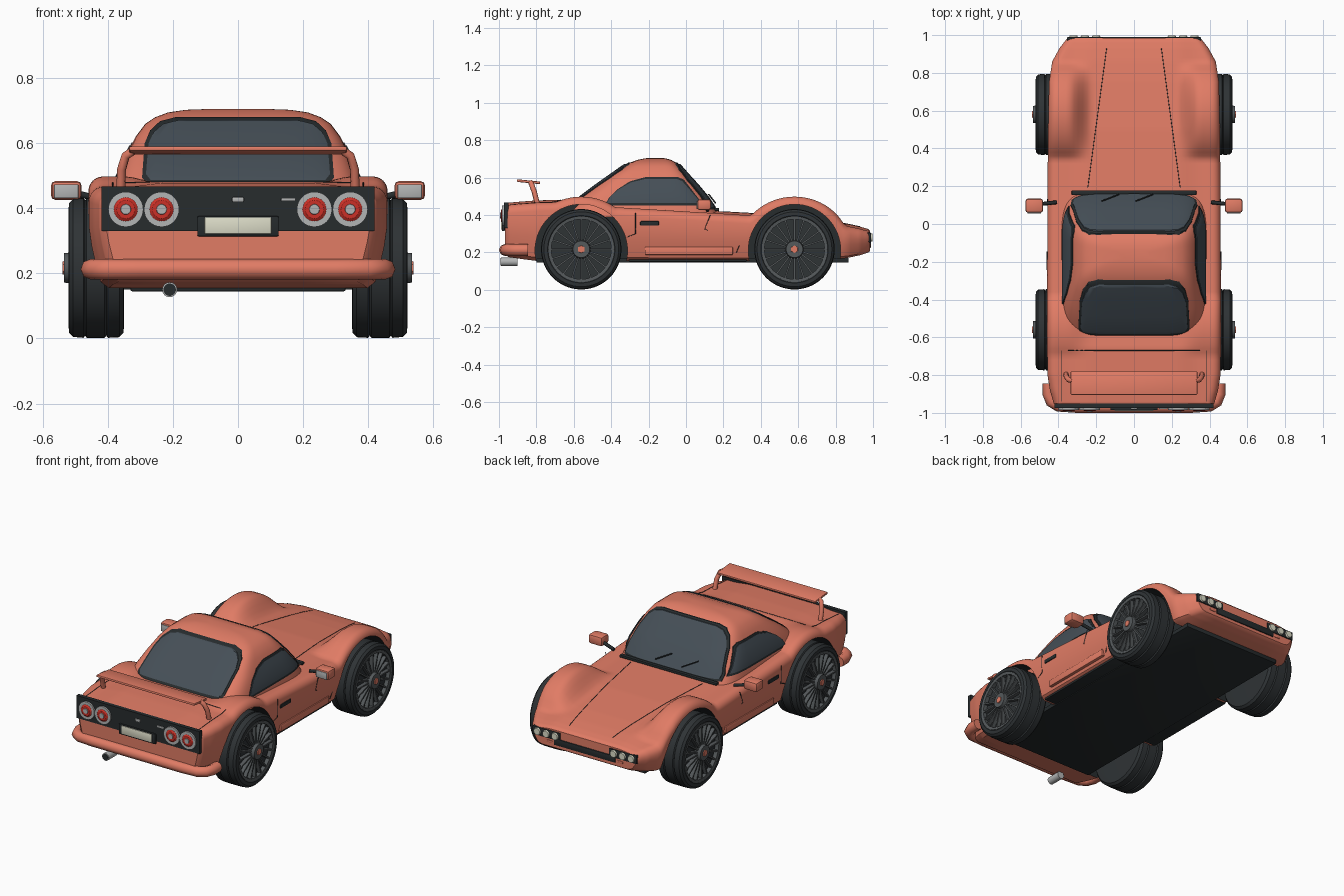
import bpy, bmesh
from math import sin, cos, pi, sqrt
from mathutils import Matrix, Vector

if "Cube" in bpy.data.objects:
    bpy.data.objects.remove(bpy.data.objects["Cube"])


def mat(name, r, g, b):
    m = bpy.data.materials.new(name)
    m.diffuse_color = (r, g, b, 1)
    m.use_nodes = True
    m.node_tree.nodes["Principled BSDF"].inputs["Base Color"].default_value = m.diffuse_color
    return m


PAINT = mat("paint", .75, .2, .13)
BLACK = mat("black_trim", .02, .025, .027)
TYRE = mat("rubber", .028, .033, .036)
GLASS = mat("glass", .06, .078, .095)
RED = mat("red_lens", .6, .03, .02)
GREY = mat("grey_metal", .45, .46, .46)
DARK = mat("dark_metal", .09, .1, .105)
CREAM = mat("cream", .72, .72, .58)


def finish(name, bm, m, angle=35):
    bmesh.ops.recalc_face_normals(bm, faces=bm.faces)
    me = bpy.data.meshes.new(name)
    bm.to_mesh(me)
    bm.free()
    me.materials.append(m)
    ob = bpy.data.objects.new(name, me)
    bpy.context.collection.objects.link(ob)
    return smooth(ob, angle)


def activate(ob):
    bpy.ops.object.select_all(action='DESELECT')
    ob.select_set(True)
    bpy.context.view_layer.objects.active = ob


def smooth(ob, angle=35):
    activate(ob)
    bpy.ops.object.shade_smooth_by_angle(angle=angle * pi / 180)
    return ob


def loft(name, rings, m, angle=35):
    bm = bmesh.new()
    vs = [[bm.verts.new(p) for p in r] for r in rings]
    n = len(vs[0])
    for a, b in zip(vs, vs[1:]):
        for i in range(n):
            bm.faces.new((a[i], a[(i + 1) % n], b[(i + 1) % n], b[i]))
    bm.faces.new(vs[0])
    bm.faces.new(vs[-1])
    return finish(name, bm, m, angle)


def box(name, c, s, m, bevel=.004, rx=0):
    bm = bmesh.new()
    bmesh.ops.create_cube(bm, size=1, matrix=Matrix.Diagonal((*s, 1)))
    if bevel:
        bmesh.ops.bevel(bm, geom=bm.edges[:], offset=bevel, segments=2, profile=.5, affect='EDGES')
    bm.transform(Matrix.Translation(c) @ Matrix.Rotation(rx, 4, 'X'))
    return finish(name, bm, m)


def cyl(name, c, r1, r2, depth, axis, m, seg=32):
    bm = bmesh.new()
    rot = Vector(axis).to_track_quat('Z', 'Y').to_matrix().to_4x4()
    bmesh.ops.create_cone(bm, cap_ends=True, segments=seg, radius1=r1, radius2=r2, depth=depth,
                          matrix=Matrix.Translation(c) @ rot)
    return finish(name, bm, m)


def line(name, pts, r, m, kind='POLY'):
    cu = bpy.data.curves.new(name, 'CURVE')
    cu.dimensions = '3D'
    cu.bevel_depth, cu.bevel_resolution, cu.use_fill_caps = r, 2, True
    sp = cu.splines.new('POLY')
    sp.points.add(len(pts) - 1)
    for q, p in zip(sp.points, pts):
        q.co = (*p, 1)
    ob = bpy.data.objects.new(name, cu)
    bpy.context.collection.objects.link(ob)
    cu.materials.append(m)
    activate(ob)
    bpy.ops.object.convert(target='MESH')
    return smooth(bpy.context.object, 50)


def prism(pts, axis, lo, hi):
    if axis == 'x':
        rings = [[(d, a, b) for a, b in pts] for d in (lo, hi)]
    else:
        rings = [[(a, d, b) for a, b in pts] for d in (lo, hi)]
    return loft("cutter", rings, BLACK)


def boolean(ob, cutter, op):
    mod = ob.modifiers.new("cut", 'BOOLEAN')
    mod.object, mod.operation, mod.solver = cutter, op, 'EXACT'
    mod.material_mode = 'TRANSFER' if op == 'DIFFERENCE' else 'INDEX'
    activate(ob)
    bpy.ops.object.modifier_apply(modifier=mod.name)
    bpy.data.objects.remove(cutter)
    return smooth(ob)


def lerp(tab, t):
    for a, b in zip(tab, tab[1:]):
        if t <= b[0]:
            k = max(0, (t - a[0]) / (b[0] - a[0]))
            return [p + (q - p) * k for p, q in zip(a[1:], b[1:])]
    return list(tab[-1][1:])


# Lower body: y -> half width, underside z, centre-line top z
BODY = [(-.968, .405, .19, .452), (-.95, .425, .175, .466), (-.88, .445, .165, .472), (-.8, .458, .155, .478),
        (-.65, .46, .155, .482), (-.4, .46, .155, .455), (.18, .458, .155, .42), (.5, .455, .155, .4),
        (.75, .45, .158, .37), (.86, .433, .17, .353), (.93, .395, .185, .338), (.975, .36, .2, .325),
        (.984, .35, .207, .315)]
AXLES = (-.56, .58)


def shoulder(y):
    z = lerp(BODY, y)[2] - .012
    for c in AXLES:
        d = (y - c) / .3
        if abs(d) < 1:
            z = max(z, .22 + .278 * sqrt(1 - d * d))
    return z


def top(x, y):
    k = min(1, max(0, (abs(x) - .22) / .13))
    zt = lerp(BODY, y)[2]
    return zt + (shoulder(y) - zt) * k * k * (3 - 2 * k)


def section(y):
    w, zb, _ = lerp(BODY, y)
    zs = shoulder(y)
    h = zs - zb
    r = min(.045, .3 * h)
    half = [(.2, zb), (w - .06, zb), (w - .035, zb + .06 * h), (w - .022, zb + .2 * h),
            (w - .008, zb + .42 * h), (w, zb + .6 * h)]
    half += [(w - r + r * cos(a * pi / 12), zs - r + r * sin(a * pi / 12)) for a in range(6)]
    half += [(x, top(x, y)) for x in [(w - r) * (1 - i / 18) for i in range(18)]]
    return [(x, y, z) for x, z in half] + [(0, y, top(0, y))] + [(-x, y, z) for x, z in reversed(half)]


ys = sorted({b[0] for b in BODY} | {round(-.94 + i * .02, 3) for i in range(96)})
body = loft("body", [section(y) for y in ys], PAINT)
for c in AXLES:
    for s in (-1, 1):
        boolean(body, cyl("cutter", (s * .45, c, .21), .247, .247, .26, (1, 0, 0), BLACK, 64), 'DIFFERENCE')

# Cabin: z -> front y, back y, half width
CABIN = [(.39, .19, -.67, .39), (.5, .115, -.565, .37), (.56, .065, -.485, .345), (.62, .01, -.4, .315),
         (.66, -.03, -.335, .285), (.68, -.052, -.3, .255), (.695, -.08, -.26, .215), (.703, -.11, -.22, .16),
         (.706, -.14, -.19, .08)]


def cabin(name, pad, m):
    rings = []
    for z, f, b, w in CABIN:
        ring = []
        for i in range(64):
            a = 2 * pi * i / 64
            px, py = [abs(t) ** .36 * (1 if t > 0 else -1) for t in (cos(a), sin(a))]
            ring.append((px * (w + pad), (f + b) / 2 + py * ((f - b) / 2 + pad), z + pad * (z > .65)))
        rings.append(ring)
    return loft(name, rings, m, 40)


cabin("cabin", 0, PAINT)


# Windows: inflated cabin shells trimmed by a window outline, dark seal under glass
def window(name, pts, axis, lo, hi):
    cx, cz = [sum(p[i] for p in pts) / len(pts) for i in (0, 1)]
    hw, hh = [(max(p[i] for p in pts) - min(p[i] for p in pts)) / 2 for i in (0, 1)]
    inner = [(cx + (x - cx) * (1 - .012 / hw), cz + (z - cz) * (1 - .011 / hh)) for x, z in pts]
    for part, pad, outline, m in (("_seal", .003, pts, BLACK), ("_glass", .006, inner, GLASS)):
        boolean(cabin(name + part, pad, m), prism(outline, axis, lo, hi), 'INTERSECT')


def mirrored(half):
    return half + [(-x, z) for x, z in reversed(half)]


window("rear_window", mirrored([(.28, .475), (.295, .495), (.287, .6), (.27, .64), (.24, .668), (.19, .681)]),
       'y', -.75, -.25)
window("windscreen", mirrored([(.33, .43), (.335, .46), (.305, .58), (.275, .64), (.24, .67), (.19, .681)]),
       'y', -.11, .3)
SIDE = [(-.435, .452), (-.41, .495), (-.37, .535), (-.3, .58), (-.22, .602), (-.04, .602), (-.01, .588), (.095, .452)]
window("right_window", SIDE, 'x', .2, .5)
window("left_window", SIDE, 'x', -.5, -.2)
box("cowl", (0, .165, .43), (.66, .025, .016), BLACK)
for x in (-.17, .01):
    line("wiper", [(x, .122, .51), (x + .09, .157, .465)], .004, BLACK)

# Wheels
PROFILE = [(.49, .165), (.51, .168), (.521, .18), (.519, .2), (.507, .212), (.475, .215), (.47, .208), (.465, .215),
           (.41, .215), (.405, .208), (.4, .215), (.365, .213), (.352, .2), (.35, .17)]
for c in AXLES:
    for s in (-1, 1):
        loft("tyre", [[(s * x, c + r * sin(2 * pi * i / 56), .217 + r * cos(2 * pi * i / 56)) for i in range(56)]
                      for x, r in PROFILE], TYRE)
        bm = bmesh.new()
        for i in range(20):
            bmesh.ops.create_cube(bm, size=1, matrix=Matrix.Translation((s * .505, c, .217))
                                  @ Matrix.Rotation(i * pi / 10, 4, 'X') @ Matrix.Translation((0, 0, .1))
                                  @ Matrix.Diagonal((.022, .009, .14, 1)))
        finish("wheel_spokes", bm, DARK)
        rim = [(.495, .16), (.518, .16), (.52, .175), (.495, .175), (.495, .16)]
        loft("wheel_rim", [[(s * x, c + r * sin(2 * pi * i / 56), .217 + r * cos(2 * pi * i / 56))
                            for i in range(56)] for x, r in rim[1:3]], DARK).data.polygons[0].use_smooth = False
        cyl("wheel_hub", (s * .515, c, .217), .05, .045, .04, (s, 0, 0), DARK)
        cyl("hub_cap", (s * .53, c, .217), .023, .02, .02, (s, 0, 0), PAINT, 6)
        bpy.data.objects.remove([o for o in bpy.data.objects if o.name.startswith("wheel_rim")][-1])
        bm = bmesh.new()
        loops = [[bm.verts.new((s * x, c + r * sin(2 * pi * i / 56), .217 + r * cos(2 * pi * i / 56)))
                  for i in range(56)] for x, r in rim[:4]]
        for k in range(4):
            a, b = loops[k], loops[(k + 1) % 4]
            for i in range(56):
                bm.faces.new((a[i], a[(i + 1) % 56], b[(i + 1) % 56], b[i]))
        finish("rim_ring", bm, DARK)

# Underside
box("undertray", (0, .035, .158), (.66, 1.67, .026), BLACK)
box("sill_underside", (0, .01, .16), (.82, .63, .02), BLACK)

# Tail: panel, lamps, plate, bumper, exhaust
loft("tail_panel", [[(x, y, z) for x, z in ((-.42, .33), (.42, .33), (.42, .468), (-.42, .468))]
                    for y in (-.95, -.974)], BLACK)
for x in (-.345, -.235, .235, .345):
    cyl("tail_lamp_rim", (x, -.976, .397), .054, .054, .016, (0, -1, 0), GREY)
    cyl("tail_lamp_lens", (x, -.983, .397), .048, .028, .014, (0, -1, 0), RED)
    cyl("tail_lamp_centre", (x, -.986, .397), .019, .015, .016, (0, -1, 0), GREY)
box("plate_frame", (0, -.977, .345), (.25, .016, .062), BLACK)
box("number_plate", (0, -.983, .347), (.205, .012, .05), CREAM, .002)
box("boot_lock", (0, -.976, .427), (.036, .01, .016), GREY)
box("boot_badge_bar", (.155, -.976, .427), (.045, .008, .01), GREY, .002)
path = [(.452, -.845), (.452, -.9), (.437, -.94), (.4, -.962), (.3, -.968)]
line("rear_bumper", [(x, y, .213) for x, y in path] + [(-x, y, .213) for x, y in reversed(path)], .032, PAINT)
cyl("exhaust_pipe", (-.21, -.945, .15), .023, .023, .09, (0, -1, 0), GREY)
cyl("exhaust_bore", (-.21, -.99, .15), .019, .019, .003, (0, -1, 0), BLACK)

# Rear wing
box("rear_wing", (0, -.842, .578), (.67, .125, .014), PAINT, .005, -.1)
for s in (-1, 1):
    line("wing_support", [(s * .36, -.795, .46), (s * .358, -.81, .52), (s * .345, -.825, .562), (s * .325, -.83, .575)],
         .014, PAINT)

# Nose: grille and lamp clusters
box("grille", (0, .98, .245), (.42, .02, .04), BLACK)
for s in (-1, 1):
    box("headlamp_surround", (s * .26, .979, .28), (.19, .02, .052), BLACK)
    for x in (.2, .26, .32):
        cyl("headlamp", (s * x, .988, .28), .026, .02, .02, (0, 1, 0), CREAM, 24)
    box("indicator", (s * .24, .98, .237), (.04, .015, .014), PAINT, .003)

# Sides: mirrors, vents, sill panels, door seams
for s in (-1, 1):
    box("mirror_housing", (s * .528, .097, .455), (.094, .075, .058), PAINT, .014)
    box("mirror_glass", (s * .528, .058, .453), (.074, .006, .042), GREY, .002)
    line("mirror_stalk", [(s * .41, .115, .425), (s * .5, .105, .447)], .01, BLACK)
    box("side_vent", (s * .457, -.195, .355), (.014, .1, .024), BLACK)
    box("sill_panel", (s * .437, .015, .208), (.022, .47, .042), PAINT)
    line("door_front_seam", [(s * .458, .13, .4), (s * .458, .1, .325), (s * .444, .29, .25), (s * .437, .27, .2)], .002, BLACK)
    line("door_rear_seam", [(s * .46, -.27, .41), (s * .458, -.27, .3), (s * .451, -.32, .28)], .002, BLACK)
    line("bonnet_seam", [(s * (.245 - .1 * i / 20), .19 + .037 * i, top(.245 - .1 * i / 20, .19 + .037 * i))
                         for i in range(21)], .0018, BLACK)
    line("boot_side_seam", [(s * .385, y, top(.385, y)) for y in (-.94, -.88, -.8, -.76, -.72, -.67)], .0018, BLACK)
line("boot_front_seam", [(x / 20, -.67, top(x / 20, -.67)) for x in range(-7, 8)], .0018, BLACK)
